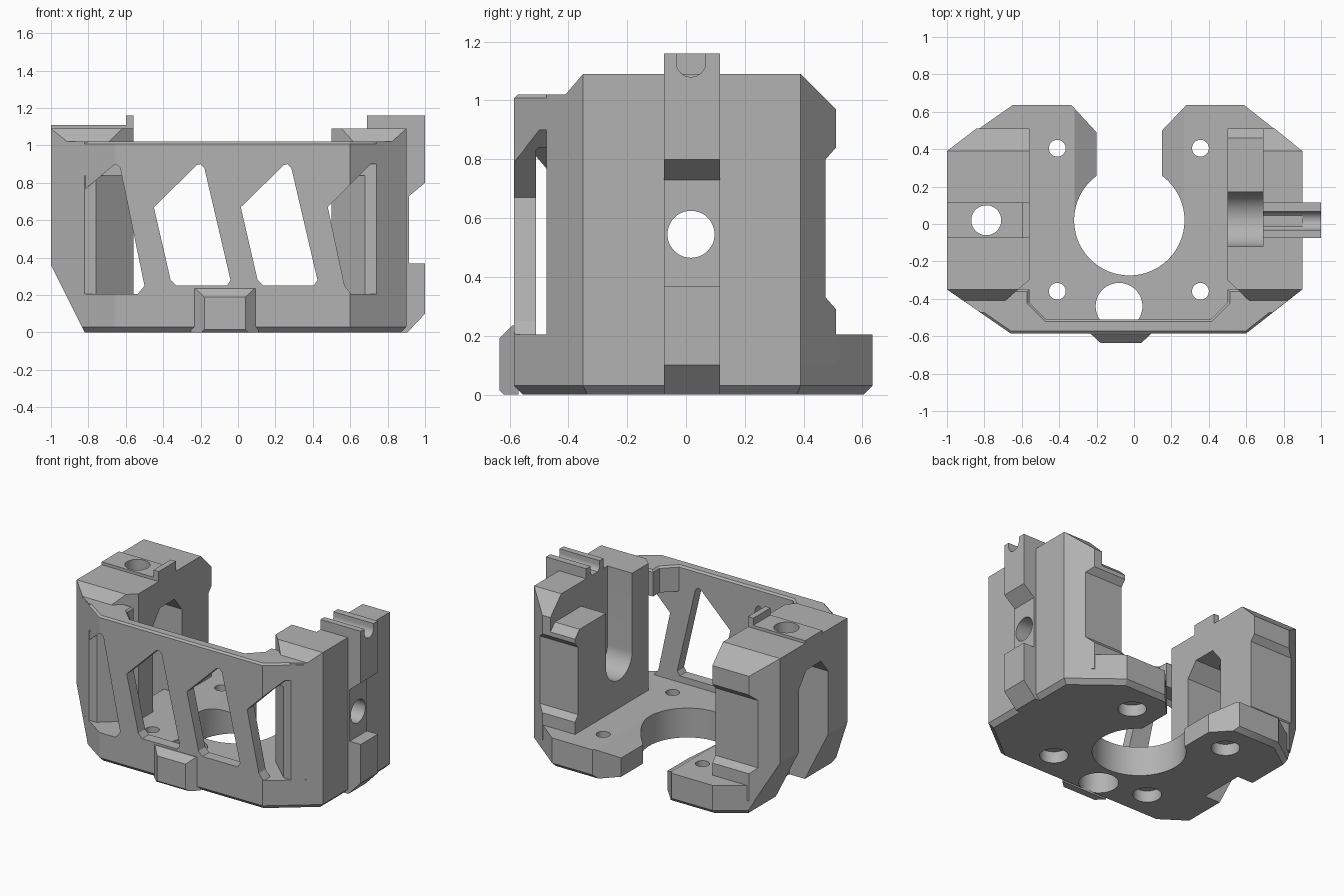
import bpy, bmesh, math

cube = bpy.data.objects.get("Cube")
if cube:
    bpy.data.objects.remove(cube, do_unlink=True)

grey = bpy.data.materials.new("plain grey")
grey.use_nodes = True
grey.diffuse_color = (0.45, 0.45, 0.45, 1)
grey.node_tree.nodes["Principled BSDF"].inputs["Base Color"].default_value = (0.45, 0.45, 0.45, 1)


def prism(name, axis, points, lo, hi, bevel_at=None, bevel=0.03):
    """Extrude a 2D outline along an axis; optionally chamfer the rim at one height."""
    place = {"x": lambda p, d: (d, p[0], p[1]),
             "y": lambda p, d: (p[0], d, p[1]),
             "z": lambda p, d: (p[0], p[1], d)}[axis]
    bm = bmesh.new()
    a = [bm.verts.new(place(p, lo)) for p in points]
    b = [bm.verts.new(place(p, hi)) for p in points]
    bm.faces.new(a)
    bm.faces.new(b)
    for i in range(len(a)):
        j = (i + 1) % len(a)
        bm.faces.new((a[i], a[j], b[j], b[i]))
    bmesh.ops.recalc_face_normals(bm, faces=bm.faces)
    if bevel_at is not None:
        rim = [e for e in bm.edges if all(abs(v.co.z - bevel_at) < 1e-4 for v in e.verts)]
        bmesh.ops.bevel(bm, geom=rim, offset=bevel, segments=1, affect="EDGES")
    mesh = bpy.data.meshes.new(name)
    bm.to_mesh(mesh)
    bm.free()
    mesh.materials.append(grey)
    ob = bpy.data.objects.new(name, mesh)
    bpy.context.collection.objects.link(ob)
    return ob


def box(name, x, y, z):
    return prism(name, "z", [(x[0], y[0]), (x[1], y[0]), (x[1], y[1]), (x[0], y[1])], *z)


def circle(u, v, r, n=64):
    return [(u + r * math.cos(math.tau * i / n), v + r * math.sin(math.tau * i / n)) for i in range(n)]


cutters = []


def cutter(*args):
    ob = prism("cutter", *args)
    ob.hide_render = True
    cutters.append(ob)
    return ob


def carve(ob, tools, operation="DIFFERENCE"):
    for tool in tools:
        mod = ob.modifiers.new("carve", "BOOLEAN")
        mod.object, mod.operation, mod.solver = tool, operation, "EXACT"
    graph = bpy.context.evaluated_depsgraph_get()
    mesh = bpy.data.meshes.new_from_object(ob.evaluated_get(graph))
    ob.modifiers.clear()
    ob.data = mesh


# Shared cutters: sloping lower right side and slanted front windows
slope = cutter("y", [(-1, 0.36), (-0.82, 0), (-0.8, -0.04), (-1.2, -0.1), (-1.2, 0.36)], -1, 1)
window_shapes = [
    [(-0.83, 0.2), (-0.83, 0.755), (-0.67, 0.89), (-0.65, 0.9), (-0.63, 0.88), (-0.5, 0.25), (-0.54, 0.2)],
    [(0.57, 0.25), (0.48, 0.67), (0.71, 0.9), (0.75, 0.9), (0.75, 0.2), (0.61, 0.2)],
]
for dx in (0, 0.465):
    window_shapes.append([(x + dx, z) for x, z in (
        (-0.45, 0.67), (-0.22, 0.895), (-0.2, 0.9), (-0.18, 0.88), (-0.04, 0.28), (-0.06, 0.25),
        (-0.33, 0.25), (-0.36, 0.28))])
windows = [cutter("y", shape, -0.8, -0.47) for shape in window_shapes]

# Base plate with the open round bore, its tapered rear gap and screw holes
base = prism("base_plate", "z", [(-1, -0.35), (-0.66, -0.585), (0.6, -0.585), (0.9, -0.35),
             (0.9, 0.39), (0.59, 0.635), (-0.65, 0.635), (-1, 0.39)], 0, 0.205, 0, 0.03)
gap = [(-0.2, 0.1), (0.15, 0.1), (0.15, 0.5), (0.28, 0.636), (0.28, 0.8),
       (-0.335, 0.8), (-0.335, 0.636), (-0.2, 0.49)]
nose_hole = cutter("z", circle(-0.08, -0.44, 0.125), -0.1, 0.225)
tools = [slope, nose_hole,
         cutter("z", circle(-0.025, 0.02, 0.295, 96), -0.1, 0.4),
         cutter("z", gap, -0.1, 0.4),
         cutter("y", [(-0.32, 0.206), (-0.32, 0.3), (-0.15, 0.3), (-0.15, 0.1)], 0.02, 0.8),
         cutter("y", [(0.27, 0.206), (0.27, 0.3), (0.1, 0.3), (0.1, 0.1)], 0.02, 0.8)]
for x in (-0.41, 0.355):
    for y in (-0.36, 0.405):
        tools += [cutter("z", circle(x, y, 0.045, 32), -0.1, 0.4),
                  cutter("z", circle(x, y, 0.09, 32), -0.1, 0.08)]
side_arch = cutter("x", [(-0.14, -0.1), (-0.14, 0.8), (-0.06, 0.9), (0.1, 0.9), (0.18, 0.8), (0.18, -0.1)],
                   -1.2, -0.4)
floor_notch = cutter("x", [(-0.14, -0.1), (-0.14, 0.5), (0.18, 0.5), (0.18, -0.1)], -1.2, -0.7)
carve(base, tools + [floor_notch])

# Towers: plan outline trimmed by the side profile
profile = cutter("x", [(-0.6, 0.1), (-0.6, 1.02), (-0.41, 1.02), (-0.35, 1.09), (0.39, 1.09), (0.51, 0.97),
                       (0.51, 0.84), (0.475, 0.8), (0.475, 0.33), (0.51, 0.29), (0.51, 0.1)], -1.5, 1.5)
pin_hole = cutter("z", circle(-0.79, 0.02, 0.08, 48), 0.5, 1.4)
right_tower = prism("right_tower", "z", [(-0.56, -0.3), (-0.76, -0.47), (-0.82, -0.474), (-1, -0.35),
                    (-1, 0.39), (-0.83, 0.52), (-0.56, 0.52)], 0.05, 1.3)
carve(right_tower, [profile], "INTERSECT")
carve(right_tower, [slope, side_arch, floor_notch, pin_hole])

left_tower = prism("left_tower", "z", [(0.5, -0.3), (0.68, -0.47), (0.74, -0.474), (0.9, -0.35),
                   (0.9, 0.39), (0.74, 0.52), (0.5, 0.52)], 0.05, 1.3)
carve(left_tower, [profile], "INTERSECT")
arc = [(0.025 + 0.145 * math.cos(t), 0.545 - 0.145 * math.sin(t))
       for t in (math.pi * i / 24 for i in range(25))]
u_slot = cutter("x", arc + [(-0.12, 1.4), (0.17, 1.4)], 0.3, 0.69)
rear_step = cutter("x", [(0.1, 0.92), (0.46, 0.92), (0.52, 0.86), (0.7, 0.86), (0.7, 1.4), (0.1, 1.4)],
                   0.3, 0.69)
side_hole = cutter("x", circle(0.017, 0.545, 0.08, 48), 0.4, 1.2)
carve(left_tower, [u_slot, rear_step, side_hole])

# Front wall with slanted struts, and the rail that ties the towers
wall = prism("front_wall", "z", [(-0.82, -0.47), (-0.66, -0.585), (0.6, -0.585), (0.74, -0.47),
             (0.68, -0.47), (0.64, -0.51), (-0.66, -0.51), (-0.7, -0.47)], 0.1, 0.95)
carve(wall, [nose_hole] + windows)
rail = prism("top_rail", "z", [(-1, -0.35), (-0.66, -0.585), (0.6, -0.585), (0.9, -0.35), (0.5, -0.35),
             (0.5, -0.42), (0.41, -0.51), (-0.47, -0.51), (-0.56, -0.42), (-0.56, -0.35)],
             0.84, 1.02, 1.02, 0.012)
carve(rail, windows)

# Nose block on the front of the base
nose = prism("nose_block", "z", [(-0.25, -0.57), (-0.18, -0.635), (0.04, -0.635), (0.11, -0.57)], 0, 0.235)
nose_profile = cutter("x", [(-0.62, 0), (-0.635, 0.015), (-0.635, 0.19), (-0.59, 0.235), (-0.5, 0.235),
                            (-0.5, 0)], -1, 1)
carve(nose, [nose_profile], "INTERSECT")

# Raised ledge and stop on the right tower
ledge = box("right_ledge", (-1, -0.56), (-0.075, 0.115), (1.0, 1.11))
carve(ledge, [pin_hole])
box("ledge_stop", (-0.6, -0.56), (-0.075, 0.115), (1.0, 1.16))

# Stepped outer rib on the left tower with a grooved top
rib = prism("left_rib", "y", [(0.69, 0.95), (0.69, 1.16), (1, 1.16), (1, 0.8), (0.915, 0.73), (0.915, 0.37),
            (1, 0.37), (1, 0.1), (0.905, 0), (0.82, 0), (0.82, 0.95)], -0.075, 0.115)
groove = cutter("x", [(0.017 + 0.05 * math.cos(t), 1.13 - 0.05 * math.sin(t))
                      for t in (math.pi * i / 16 for i in range(17))] + [(-0.033, 1.3), (0.067, 1.3)],
                0.5, 1.2)
carve(rib, [side_hole, groove])

# Remove helpers and smooth only the round surfaces
for ob in cutters:
    bpy.data.objects.remove(ob, do_unlink=True)
bpy.ops.object.select_all(action="DESELECT")
for ob in (base, right_tower, left_tower, wall, rail, nose, ledge, rib):
    ob.select_set(True)
    bpy.context.view_layer.objects.active = ob
bpy.ops.object.shade_smooth_by_angle(angle=math.radians(25))
